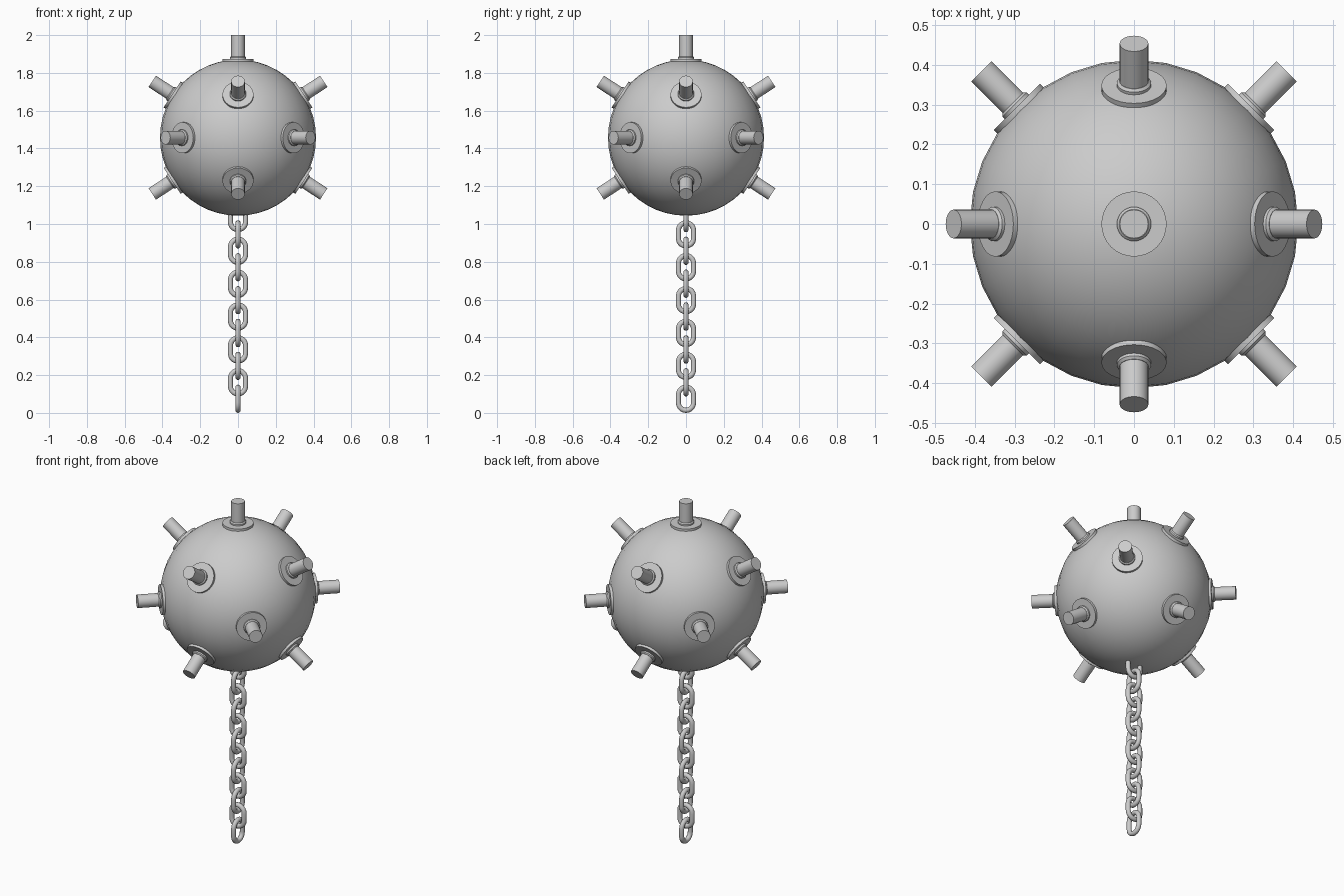
import bpy, bmesh
from math import sin, cos, pi, radians
from mathutils import Vector, Matrix

if "Cube" in bpy.data.objects:
    bpy.data.objects.remove(bpy.data.objects["Cube"])

CENTRE = Vector((0, 0, 1.457))
R = 0.413


def finish(bm, name):
    bmesh.ops.recalc_face_normals(bm, faces=bm.faces)
    me = bpy.data.meshes.new(name)
    bm.to_mesh(me)
    bm.free()
    ob = bpy.data.objects.new(name, me)
    bpy.context.collection.objects.link(ob)
    bpy.ops.object.select_all(action='DESELECT')
    ob.select_set(True)
    bpy.context.view_layer.objects.active = ob
    bpy.ops.object.shade_smooth_by_angle(angle=radians(35))
    return ob


def lathe(name, profile, direction, segs=32):
    """Revolve (radius, distance) points around a direction from the ball centre."""
    bm = bmesh.new()
    rot = direction.to_track_quat('Z', 'Y').to_matrix().to_4x4()
    rings = [[bm.verts.new((r * cos(2 * pi * k / segs), r * sin(2 * pi * k / segs), d))
              for k in range(segs)] for r, d in profile]
    for a, b in zip(rings, rings[1:]):
        for k in range(segs):
            n = (k + 1) % segs
            bm.faces.new((a[k], a[n], b[n], b[k]))
    bm.faces.new(rings[0])
    bm.faces.new(rings[-1])
    bm.transform(Matrix.Translation(CENTRE) @ rot)
    return finish(bm, name)


def chain_link(name, z, turned, tube=0.0135, bend=0.04, straight=0.0215, arc=10, sides=12):
    """Stadium-shaped ring swept with a round section."""
    bm = bmesh.new()
    rings = []
    for half in (0, 1):
        for i in range(arc + 1):
            a = pi * half + pi * i / arc
            out = Vector((cos(a), 0, sin(a)))
            c = out * bend + Vector((0, 0, straight * (1 - 2 * half)))
            rings.append([bm.verts.new(c + out * tube * cos(t) + Vector((0, tube * sin(t), 0)))
                          for t in (2 * pi * k / sides for k in range(sides))])
    for i, a in enumerate(rings):
        b = rings[(i + 1) % len(rings)]
        for k in range(sides):
            n = (k + 1) % sides
            bm.faces.new((a[k], a[n], b[n], b[k]))
    bm.transform(Matrix.Translation((0, 0, z)) @ Matrix.Rotation(pi / 2 if turned else 0, 4, 'Z'))
    return finish(bm, name)


# main ball
bm = bmesh.new()
bmesh.ops.create_uvsphere(bm, u_segments=32, v_segments=24, radius=R)
bm.transform(Matrix.Translation(CENTRE))
finish(bm, "ball")

# prong directions: top, upper and lower rings on the axes, middle ring on diagonals
directions = [Vector((0, 0, 1))]
for elevation, offset in ((33.3, 0), (0, 45), (-33.3, 0)):
    e = radians(elevation)
    for k in range(4):
        a = radians(offset + 90 * k)
        directions.append(Vector((cos(a) * cos(e), sin(a) * cos(e), sin(e))))

# each prong: base flange, small collar, blunt rod
for i, d in enumerate(directions):
    lathe(f"prong_flange_{i}", [(0.082, 0.385), (0.082, 0.417)], d)
    lathe(f"prong_collar_{i}", [(0.043, 0.40), (0.043, 0.425), (0.037, 0.431)], d)
    lathe(f"prong_rod_{i}", [(0.036, 0.40), (0.036, 0.543)], d)

# hanging chain, alternate links turned a quarter
for i in range(12):
    chain_link(f"chain_link_{i}", 0.075 + 0.087 * i, i % 2 == 0)
